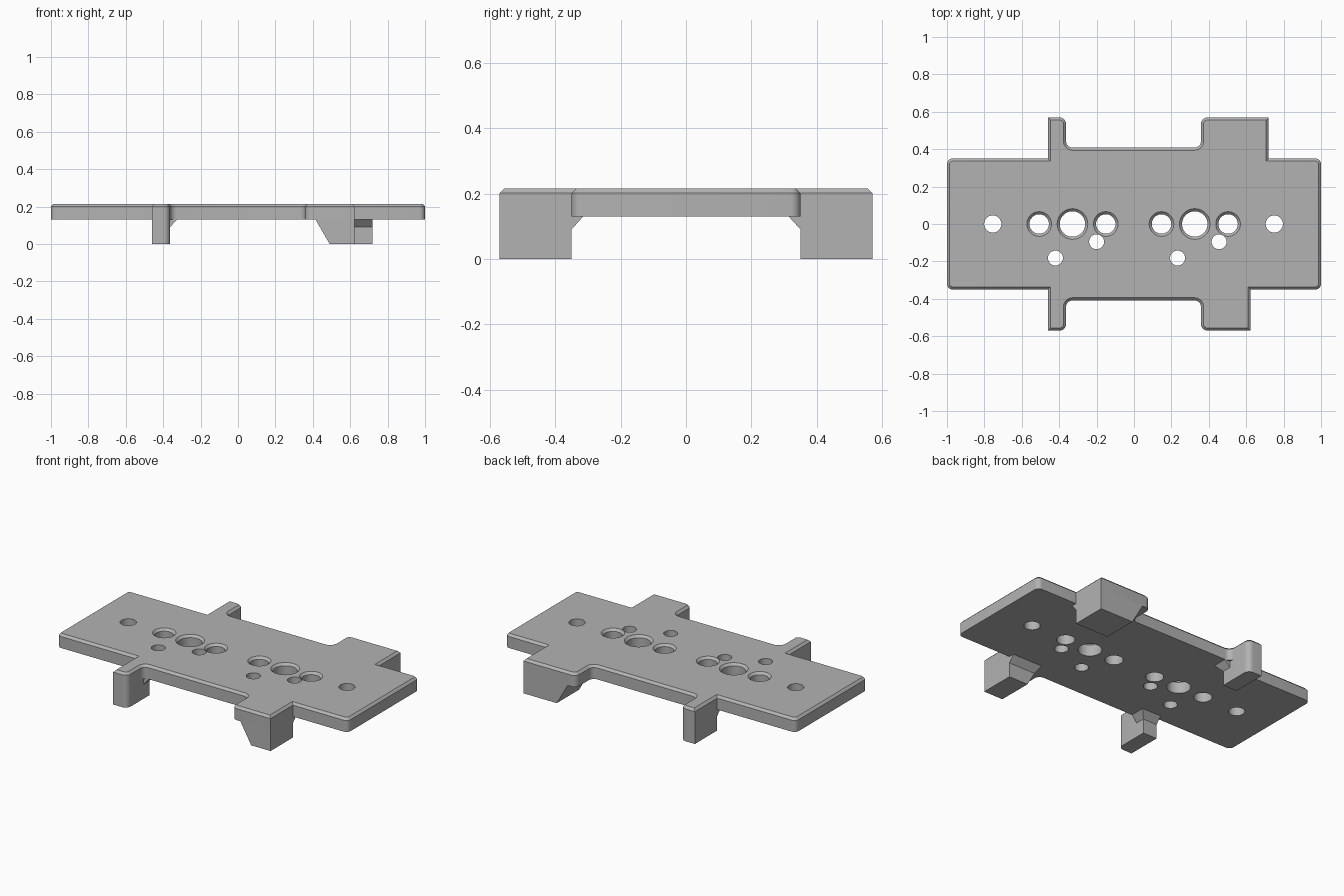
import bpy, bmesh, math
from mathutils import Vector

cube = bpy.data.objects.get("Cube")
if cube:
    bpy.data.objects.remove(cube, do_unlink=True)

UNDER, TOP, CHAMFER = 0.13, 0.215, 0.014
PLATE_Y, TAB_Y, MID_Y = 0.35, 0.57, 0.408
TAB_A, TAB_B, TAB_C = -0.46, -0.363, 0.358   # narrow tab sides, wide tab inner side
FILLET = 0.035
GUSSET_Z, GUSSET = 0.09, 0.036

grey = bpy.data.materials.new("plain grey")
grey.use_nodes = True
grey.diffuse_color = (0.45, 0.45, 0.45, 1)
grey.node_tree.nodes["Principled BSDF"].inputs["Base Color"].default_value = grey.diffuse_color


def finish(bm, name):
    """Turn a bmesh into a grey object with sharp edges kept."""
    bmesh.ops.recalc_face_normals(bm, faces=bm.faces[:])
    mesh = bpy.data.meshes.new(name)
    bm.to_mesh(mesh)
    bm.free()
    mesh.materials.append(grey)
    obj = bpy.data.objects.new(name, mesh)
    bpy.context.collection.objects.link(obj)
    return obj


def smooth(obj):
    bpy.ops.object.select_all(action='DESELECT')
    obj.select_set(True)
    bpy.context.view_layer.objects.active = obj
    bpy.ops.object.shade_smooth_by_angle(angle=math.radians(25))


def rounded(corners, steps=8):
    """Outline from (x, y, radius) right-angle corners."""
    points = []
    for i, (x, y, r) in enumerate(corners):
        p = Vector((x, y))
        if not r:
            points.append(p)
            continue
        a = (Vector(corners[i - 1][:2]) - p).normalized()
        b = (Vector(corners[(i + 1) % len(corners)][:2]) - p).normalized()
        centre = p + (a + b) * r
        for s in range(steps + 1):
            t = s / steps * math.pi / 2
            points.append(centre - b * r * math.cos(t) - a * r * math.sin(t))
    return points


def prism(outline, low, high):
    """Upright prism; returns the bmesh and its top face."""
    bm = bmesh.new()
    face = bm.faces.new([bm.verts.new((p[0], p[1], low)) for p in outline])
    out = bmesh.ops.extrude_face_region(bm, geom=[face])["geom"]
    bmesh.ops.translate(bm, verts=[g for g in out if isinstance(g, bmesh.types.BMVert)],
                        vec=(0, 0, high - low))
    return bm, next(g for g in out if isinstance(g, bmesh.types.BMFace))


def loft(lower, upper, name):
    """Closed block between two matching rings of 3D points."""
    bm = bmesh.new()
    a = [bm.verts.new(p) for p in lower]
    b = [bm.verts.new(p) for p in upper]
    bm.faces.new(a)
    bm.faces.new(b)
    for i in range(len(a)):
        j = (i + 1) % len(a)
        bm.faces.new((a[i], a[j], b[j], b[i]))
    return finish(bm, name)


def half_outline(side, wide_end):
    """Corners along one long side, running from -x to +x."""
    return [(x, side * y, r) for x, y, r in (
        (-1, PLATE_Y, 0.03), (TAB_A, PLATE_Y, 0), (TAB_A, TAB_Y, 0),
        (TAB_B, TAB_Y, FILLET), (TAB_B, MID_Y, FILLET),
        (TAB_C, MID_Y, FILLET), (TAB_C, TAB_Y, FILLET),
        (wide_end, TAB_Y, 0), (wide_end, PLATE_Y, 0), (1, PLATE_Y, 0.03))]


WIDE_END = {1: 0.72, -1: 0.623}

# plate with a chamfered top rim
bm, top = prism(rounded(half_outline(-1, WIDE_END[-1]) + half_outline(1, WIDE_END[1])[::-1]),
                UNDER, TOP)
bmesh.ops.bevel(bm, geom=top.edges[:], offset=CHAMFER, segments=1, affect='EDGES',
                clamp_overlap=False)
plate = finish(bm, "plate")

# holes: (x, y, radius, chamfered rim)
holes = [(-0.755, 0, 0.046, 0), (0.75, 0, 0.046, 0),
         (-0.42, -0.182, 0.04, 0), (-0.2, -0.095, 0.04, 0),
         (0.233, -0.182, 0.04, 0), (0.455, -0.095, 0.04, 0)]
for middle in (-0.329, 0.325):
    holes += [(middle, 0, 0.068, 1), (middle - 0.178, 0, 0.052, 1), (middle + 0.178, 0, 0.052, 1)]

bm = bmesh.new()
for x, y, radius, rim in holes:
    levels = [(UNDER - 0.05, radius), (TOP + 0.05, radius)]
    if rim:
        levels[1:] = [(TOP - CHAMFER, radius), (TOP + 0.01, radius + CHAMFER + 0.01)]
    rings = [[bm.verts.new((x + r * math.cos(k * math.tau / 40), y + r * math.sin(k * math.tau / 40), z))
              for k in range(40)] for z, r in levels]
    bm.faces.new(rings[0])
    bm.faces.new(rings[-1])
    for a, b in zip(rings, rings[1:]):
        for k in range(40):
            n = (k + 1) % 40
            bm.faces.new((a[k], a[n], b[n], b[k]))
cutter = finish(bm, "hole_cutter")
cutter.hide_render = True
cut = plate.modifiers.new("holes", 'BOOLEAN')
cut.operation, cut.solver, cut.object = 'DIFFERENCE', 'EXACT', cutter
smooth(plate)
bpy.ops.object.modifier_apply(modifier=cut.name)
bpy.data.objects.remove(cutter, do_unlink=True)

# legs with sloped gussets under the plate
for side, label in ((-1, "front"), (1, "back")):
    inner, outer = side * PLATE_Y, side * TAB_Y
    reach = inner - side * GUSSET

    # narrow leg
    bm, _ = prism(rounded([(TAB_A, inner, 0), (TAB_B, inner, 0),
                           (TAB_B, outer, FILLET), (TAB_A, outer, 0)]), 0, UNDER)
    smooth(finish(bm, label + "_narrow_leg"))
    edge = side * MID_Y
    loft([(TAB_A, inner, GUSSET_Z), (TAB_B, inner, GUSSET_Z),
          (TAB_B, edge, GUSSET_Z), (TAB_A, edge, GUSSET_Z)],
         [(TAB_A, reach, UNDER), (TAB_B + GUSSET, reach, UNDER),
          (TAB_B + GUSSET, edge, UNDER), (TAB_A, edge, UNDER)], label + "_narrow_gusset")

    # wide leg with one sloped side
    end = WIDE_END[side]
    foot, shoulder = 0.49, 0.415
    profile = [(shoulder, UNDER), (foot, 0), (end, 0), (end, UNDER)]
    loft([(x, inner, z) for x, z in profile], [(x, outer, z) for x, z in profile],
         label + "_wide_leg")
    slope = shoulder + (foot - shoulder) * (UNDER - GUSSET_Z) / UNDER
    loft([(slope, inner, GUSSET_Z), (shoulder, inner, UNDER), (shoulder, reach, UNDER)],
         [(end, inner, GUSSET_Z), (end, inner, UNDER), (end, reach, UNDER)],
         label + "_wide_gusset")
